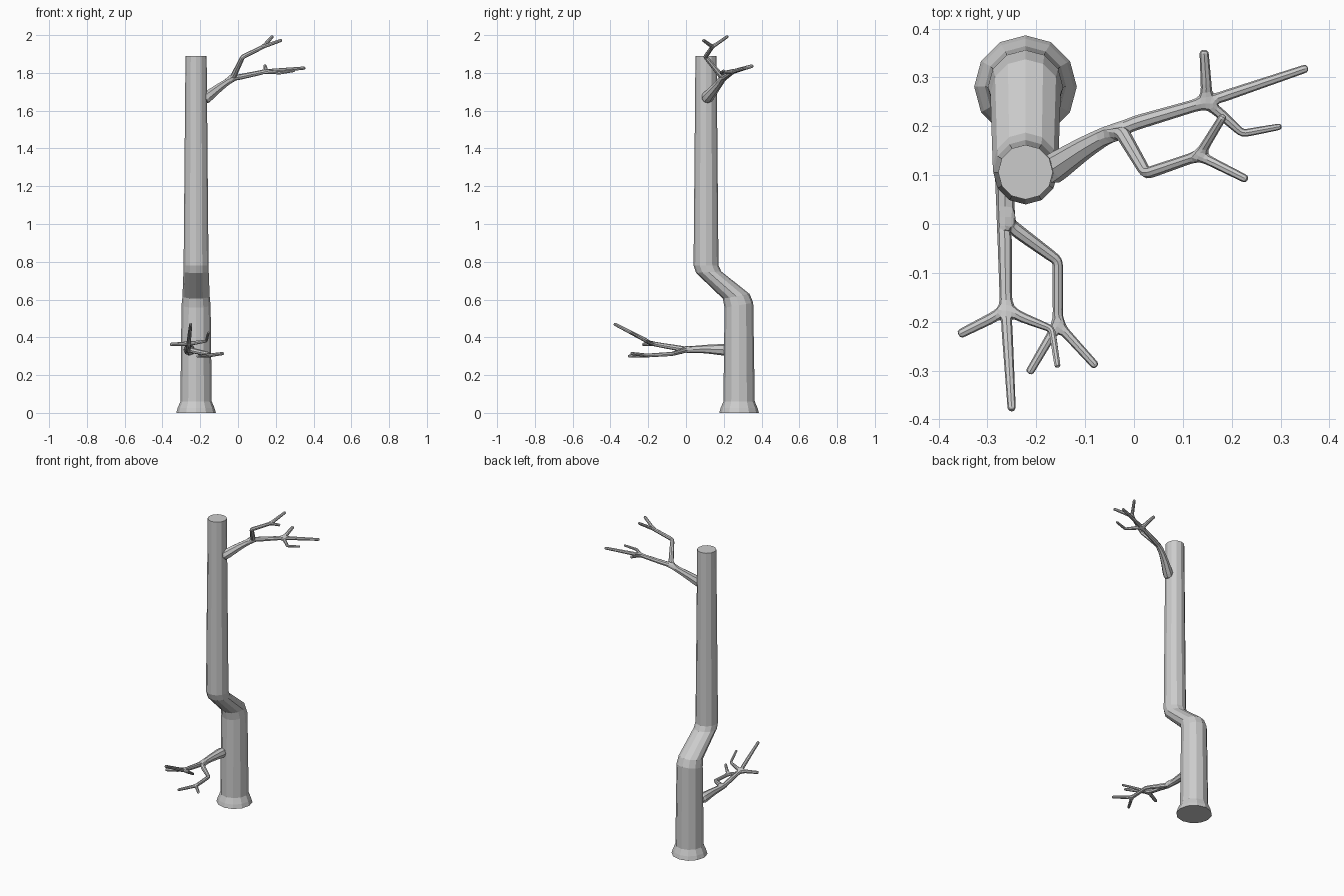
import bpy, bmesh, math
from mathutils import Vector, Matrix

if "Cube" in bpy.data.objects:
    bpy.data.objects.remove(bpy.data.objects["Cube"])

SIDES = 12


def make_object(name, mesh):
    obj = bpy.data.objects.new(name, mesh)
    bpy.context.collection.objects.link(obj)
    return obj


def make_trunk(name, x, rings):
    """Stack of 12-sided rings (y, z, radius, tilt) bridged into a closed trunk."""
    bm = bmesh.new()
    loops = []
    for y, z, r, tilt in rings:
        rot = Matrix.Rotation(tilt, 3, 'X')
        loop = []
        for i in range(SIDES):
            a = 2 * math.pi * i / SIDES
            p = rot @ Vector((r * math.cos(a), r * math.sin(a), 0))
            loop.append(bm.verts.new(p + Vector((x, y, z))))
        loops.append(loop)
    for low, high in zip(loops, loops[1:]):
        for i in range(SIDES):
            j = (i + 1) % SIDES
            bm.faces.new((low[i], low[j], high[j], high[i]))
    bm.faces.new(loops[0][::-1])
    bm.faces.new(loops[-1])
    mesh = bpy.data.meshes.new(name)
    bm.to_mesh(mesh)
    bm.free()
    return make_object(name, mesh)


def make_branch(name, nodes):
    """Skinned twig skeleton; nodes are (parent index, x, y, z, radius)."""
    parents = [n[0] for n in nodes]
    verts = [Vector(n[1:4]) for n in nodes]
    radii = [n[4] for n in nodes]
    edges = []
    for i, p in enumerate(parents):
        if p is None:
            continue
        a, b = verts[p], verts[i]
        length = (b - a).length
        is_tip = i not in parents
        # holding points near both ends keep bends and tips tight
        d0 = min(max(0.03, 2 * radii[p]), 0.35 * length)
        d1 = 0.012 if is_tip else min(max(0.03, 2 * radii[i]), 0.35 * length)
        chain = [p]
        for t in (d0 / length, 1 - d1 / length):
            chain.append(len(verts))
            verts.append(a.lerp(b, t))
            radii.append(radii[p] * (1 - t) + radii[i] * t)
        chain.append(i)
        edges += list(zip(chain, chain[1:]))
    mesh = bpy.data.meshes.new(name)
    mesh.from_pydata([tuple(v) for v in verts], edges, [])
    obj = make_object(name, mesh)
    skin = obj.modifiers.new("Skin", 'SKIN')
    skin.use_smooth_shade = False
    for i, sv in enumerate(mesh.skin_vertices[0].data):
        sv.radius = (radii[i], radii[i])
        sv.use_root = (i == 0)
    sub = obj.modifiers.new("Rounding", 'SUBSURF')
    sub.levels = sub.render_levels = 1
    return obj


# Trunk: flared foot, kink towards the front, tapering to a flat top
make_trunk("trunk", -0.222, [
    (0.281, 0.00, 0.105, 0), (0.281, 0.025, 0.098, 0),
    (0.281, 0.06, 0.083, 0), (0.280, 0.57, 0.077, 0.17),
    (0.266, 0.617, 0.072, 0.17), (0.120, 0.745, 0.067, 0.06),
    (0.106, 0.78, 0.066, 0), (0.106, 1.89, 0.056, 0)])

# Upper branch, reaching to the right
make_branch("upper_branch", [
    (None, -0.185, 0.10, 1.655, 0.037),
    (0, -0.10, 0.157, 1.722, 0.025),
    (1, -0.03, 0.197, 1.770, 0.017),
    (2, 0.15, 0.25, 1.808, 0.013),
    (3, 0.357, 0.32, 1.826, 0.009),
    (3, 0.143, 0.357, 1.838, 0.010),
    (3, 0.222, 0.185, 1.80, 0.009),
    (6, 0.303, 0.20, 1.812, 0.007),
    (2, 0.025, 0.103, 1.885, 0.013),
    (8, 0.133, 0.14, 1.938, 0.011),
    (9, 0.233, 0.09, 1.974, 0.009),
    (9, 0.184, 0.223, 1.995, 0.009)])

# Lower branch, reaching to the front
make_branch("lower_branch", [
    (None, -0.258, 0.225, 0.333, 0.036),
    (0, -0.262, 0.11, 0.338, 0.025),
    (1, -0.265, 0.005, 0.335, 0.017),
    (2, -0.262, -0.178, 0.366, 0.013),
    (3, -0.250, -0.383, 0.473, 0.009),
    (3, -0.360, -0.227, 0.362, 0.010),
    (3, -0.168, -0.215, 0.38, 0.008),
    (6, -0.156, -0.294, 0.428, 0.007),
    (2, -0.156, -0.075, 0.312, 0.012),
    (8, -0.156, -0.205, 0.304, 0.011),
    (9, -0.216, -0.307, 0.300, 0.009),
    (9, -0.076, -0.293, 0.315, 0.009)])
